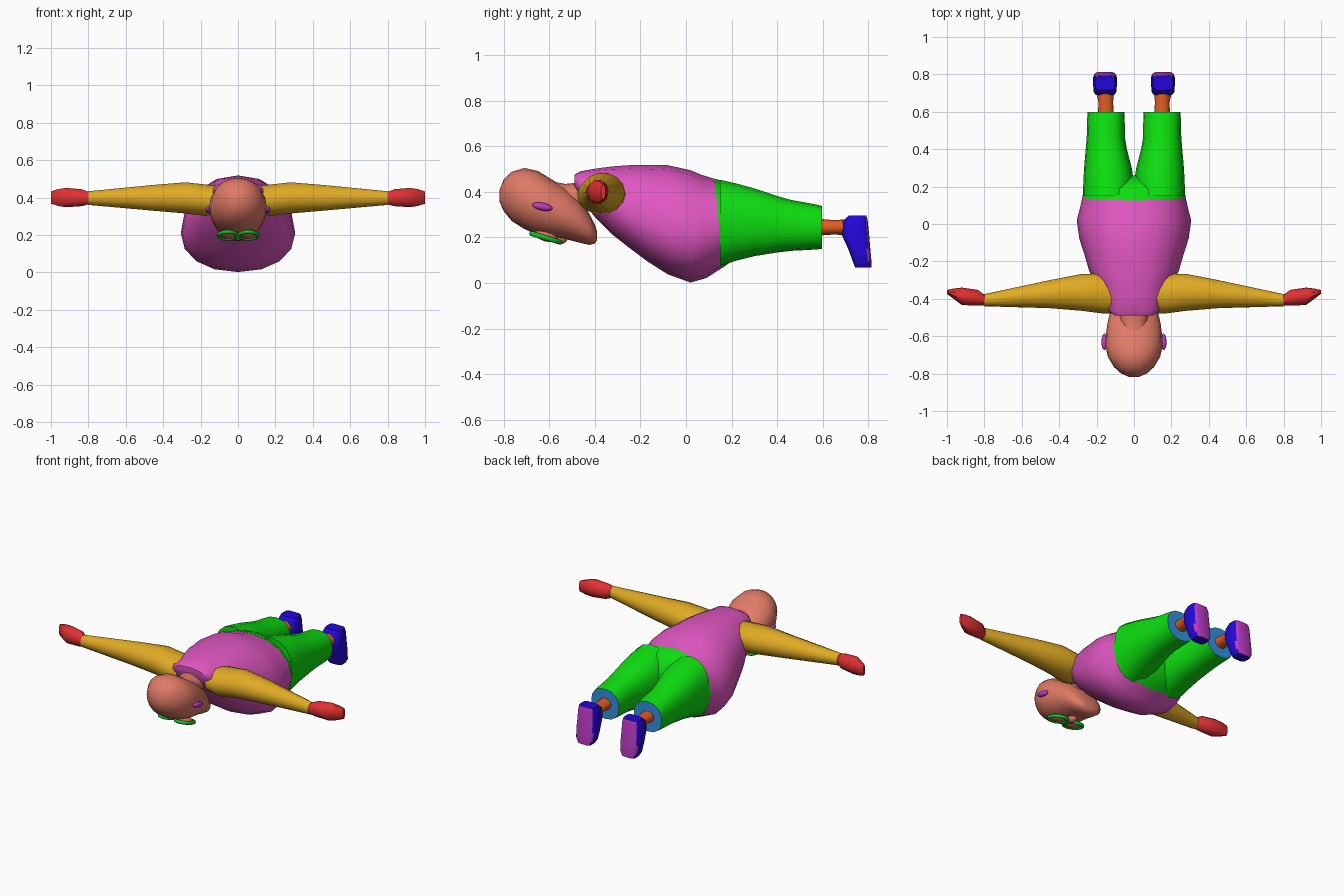
import bpy, bmesh, math
from mathutils import Matrix, Vector


def srgb(r, g, b):
    f = lambda c: c / 12.92 if c <= 0.04045 else ((c + 0.055) / 1.055) ** 2.4
    return (f(r), f(g), f(b), 1.0)


def material(name, *rgb):
    m = bpy.data.materials.new(name)
    m.diffuse_color = srgb(*rgb)
    return m


SKIN = material("skin", 0.88, 0.48, 0.40)
SHIRT = material("shirt_pink", 0.88, 0.34, 0.76)
SLEEVE = material("sleeve_yellow", 0.88, 0.67, 0.14)
HAND = material("hand_red", 0.88, 0.19, 0.20)
PANTS = material("trouser_green", 0.05, 0.87, 0.06)
SHOE = material("shoe_blue", 0.14, 0.03, 0.86)
ANKLE = material("ankle_orange", 0.88, 0.36, 0.13)
CUFF = material("cuff_blue", 0.20, 0.57, 0.87)
PURPLE = material("purple", 0.73, 0.23, 0.77)
FRAME = material("frame_green", 0.06, 0.75, 0.17)


def finish(name, bm, mats, rule=None, angle=40):
    """Turn a bmesh into an object, smooth except on sharp edges."""
    bmesh.ops.recalc_face_normals(bm, faces=bm.faces)
    bm.normal_update()
    for f in bm.faces:
        f.smooth = True
        if rule:
            f.material_index = rule(f)
    for e in bm.edges:
        if len(e.link_faces) == 2:
            e.smooth = e.calc_face_angle() < math.radians(angle)
    me = bpy.data.meshes.new(name)
    bm.to_mesh(me)
    bm.free()
    for m in mats:
        me.materials.append(m)
    ob = bpy.data.objects.new(name, me)
    bpy.context.collection.objects.link(ob)
    return ob


def loft(name, rings, axis, mats, side=1, n=16, p=2.0, rule=None, angle=40):
    """Skin rounded sections (t, a_lo, a_hi, b_lo, b_hi, b_mid, shear) along an axis."""
    bm = bmesh.new()
    loops = []
    for r in rings:
        t, a0, a1, b0, b1 = r[:5]
        mid = r[5] if len(r) > 5 else (b0 + b1) / 2
        shear = r[6] if len(r) > 6 else 0
        loop = []
        for i in range(n):
            u = 2 * math.pi * i / n
            c, s = math.cos(u), math.sin(u)
            a = (a0 + a1) / 2 + (a1 - a0) / 2 * math.copysign(abs(c) ** (2 / p), c)
            b = mid + (b1 - mid if s > 0 else mid - b0) * math.copysign(abs(s) ** (2 / p), s)
            tt = t + shear * (mid - b)
            x, y, z = {"x": (tt, a, b), "y": (a, tt, b), "z": (a, b, tt)}[axis]
            loop.append(bm.verts.new((x * side, y, z)))
        loops.append(loop)
    for l0, l1 in zip(loops, loops[1:]):
        for i in range(n):
            j = (i + 1) % n
            bm.faces.new((l0[i], l0[j], l1[j], l1[i]))
    bm.faces.new(loops[0])
    bm.faces.new(loops[-1])
    return finish(name, bm, mats, rule, angle)


def ball(name, centre, size, mat, tilt=0):
    bm = bmesh.new()
    m = (Matrix.Translation(Vector(centre)) @ Matrix.Rotation(tilt, 4, "X")
         @ Matrix.Diagonal((*size, 1)))
    bmesh.ops.create_uvsphere(bm, u_segments=16, v_segments=10, radius=1, matrix=m)
    return finish(name, bm, [mat])


def sym(rings):
    """Rings given by half width, centred on x = 0."""
    return [(r[0], -r[1], r[1], *r[2:]) for r in rings]


# Shirt with the big belly, and the trouser seat
loft("shirt", sym([
    (-0.490, 0.10, 0.425, 0.475), (-0.465, 0.135, 0.37, 0.49),
    (-0.40, 0.155, 0.29, 0.502, 0.39), (-0.32, 0.205, 0.21, 0.512, 0.34),
    (-0.25, 0.240, 0.155, 0.517, 0.30), (-0.17, 0.263, 0.095, 0.519, 0.26),
    (-0.08, 0.292, 0.038, 0.517, 0.23), (0.02, 0.306, 0.002, 0.495, 0.21),
    (0.08, 0.290, 0.022, 0.475, 0.22, 0.05), (0.145, 0.276, 0.068, 0.457, 0.25, 0.09),
]), "y", [SHIRT], p=2.15)
loft("trouser_seat", sym([
    (0.145, 0.277, 0.067, 0.458, 0.25, 0.09), (0.19, 0.265, 0.088, 0.44, 0.26),
    (0.23, 0.21, 0.13, 0.39, 0.26), (0.26, 0.10, 0.2, 0.32),
]), "y", [PANTS], p=2.15)

# Head, tilted face down, with neck and nose
loft("head", sym([
    (-0.818, 0.025, 0.355, 0.41), (-0.80, 0.068, 0.315, 0.455),
    (-0.765, 0.107, 0.272, 0.488), (-0.71, 0.140, 0.237, 0.505),
    (-0.65, 0.153, 0.212, 0.492), (-0.59, 0.150, 0.200, 0.455),
    (-0.53, 0.142, 0.193, 0.42), (-0.47, 0.128, 0.178, 0.37),
    (-0.425, 0.105, 0.167, 0.305), (-0.40, 0.08, 0.173, 0.255),
    (-0.39, 0.045, 0.19, 0.225),
]), "y", [SKIN], n=20, p=2.1, angle=60)
loft("neck", sym([
    (-0.61, 0.085, 0.30, 0.45), (-0.53, 0.072, 0.31, 0.435),
    (-0.43, 0.080, 0.32, 0.445),
]), "y", [SKIN])
ball("nose", (0, -0.555, 0.195), (0.027, 0.035, 0.025), SKIN)

for side, tag in ((-1, "left"), (1, "right")):
    # Ear, eye and spectacle rim
    ball("ear_" + tag, (side * 0.158, -0.63, 0.335), (0.016, 0.045, 0.017), PURPLE, -0.2)
    ball("eye_" + tag, (side * 0.056, -0.615, 0.205), (0.044, 0.055, 0.022), SKIN, -0.29)
    bpy.ops.mesh.primitive_torus_add(
        major_segments=20, minor_segments=8, major_radius=0.05, minor_radius=0.009,
        location=(side * 0.056, -0.615, 0.198), rotation=(-0.29, 0, 0))
    rim = bpy.context.object
    rim.name = "spectacle_rim_" + tag
    rim.scale = (1, 1.3, 1.2)
    rim.data.materials.append(FRAME)
    bpy.ops.object.shade_smooth()

    # Arm and mitten hand
    loft("sleeve_" + tag, [
        (0.10, -0.478, -0.275, 0.32, 0.462), (0.17, -0.478, -0.265, 0.30, 0.472),
        (0.28, -0.464, -0.267, 0.313, 0.484), (0.45, -0.450, -0.300, 0.328, 0.470),
        (0.80, -0.440, -0.375, 0.360, 0.435),
    ], "x", [SLEEVE], side, n=14)
    loft("hand_" + tag, [
        (0.80, -0.437, -0.378, 0.362, 0.433), (0.835, -0.437, -0.352, 0.352, 0.447),
        (0.92, -0.433, -0.340, 0.346, 0.455), (0.965, -0.40, -0.345, 0.354, 0.447),
        (1.0, -0.373, -0.353, 0.366, 0.435),
    ], "x", [HAND], side, n=10)

    # Trouser leg, with the open end in the cuff colour
    loft("trouser_leg_" + tag, [
        (0.15, 0.0, 0.274, 0.075, 0.453), (0.22, 0.0, 0.271, 0.098, 0.437),
        (0.30, 0.012, 0.267, 0.118, 0.415), (0.40, 0.038, 0.258, 0.134, 0.382),
        (0.46, 0.048, 0.253, 0.141, 0.365), (0.57, 0.050, 0.250, 0.147, 0.345),
        (0.598, 0.052, 0.248, 0.150, 0.338),
    ], "y", [PANTS, CUFF], side, p=2.3,
        rule=lambda f: int(f.normal.y > 0.9 and f.calc_center_median().y > 0.59))
    loft("ankle_" + tag, [
        (0.58, 0.107, 0.193, 0.208, 0.282), (0.65, 0.112, 0.190, 0.213, 0.276),
        (0.72, 0.105, 0.205, 0.208, 0.280),
    ], "y", [ANKLE], side, n=12)

    # Shoe standing toe down, sole facing back
    loft("shoe_" + tag, [
        (0.068, 0.110, 0.200, 0.742, 0.814), (0.095, 0.094, 0.216, 0.732, 0.814),
        (0.15, 0.090, 0.220, 0.712, 0.809), (0.21, 0.092, 0.218, 0.684, 0.804),
        (0.27, 0.094, 0.216, 0.688, 0.798), (0.297, 0.102, 0.208, 0.715, 0.792),
    ], "z", [SHOE, PURPLE], side, p=4.0, rule=lambda f: int(f.normal.y > 0.6))

# Bridge joining the two rims
ball("spectacle_bridge", (0, -0.62, 0.192), (0.016, 0.009, 0.009), FRAME)
